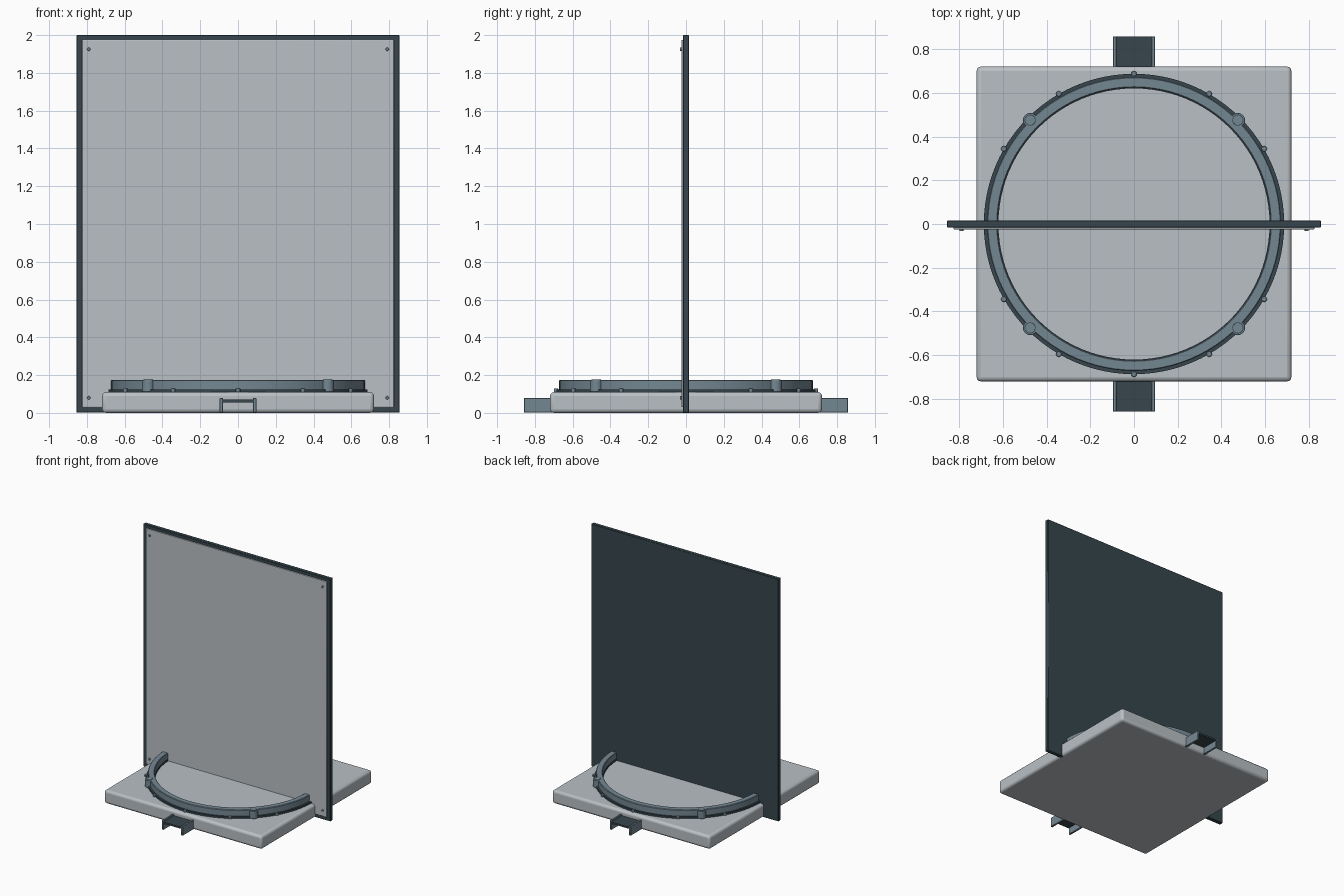
import bpy, bmesh, math
from mathutils import Matrix

if "Cube" in bpy.data.objects:
    bpy.data.objects.remove(bpy.data.objects["Cube"])


def material(name, rgb):
    m = bpy.data.materials.new(name)
    m.diffuse_color = (*rgb, 1)
    m.use_nodes = True
    m.node_tree.nodes["Principled BSDF"].inputs["Base Color"].default_value = m.diffuse_color
    return m


LIGHT = material("light_grey", (0.49, 0.53, 0.56))
DARK = material("dark_slate", (0.038, 0.061, 0.075))
SLATE = material("steel_blue_grey", (0.175, 0.245, 0.29))


def finish(name, bm, mat, bevel=0, segments=3, smooth=False):
    bmesh.ops.recalc_face_normals(bm, faces=bm.faces)
    me = bpy.data.meshes.new(name)
    bm.to_mesh(me)
    bm.free()
    ob = bpy.data.objects.new(name, me)
    bpy.context.collection.objects.link(ob)
    me.materials.append(mat)
    if bevel:
        mod = ob.modifiers.new("rounded_edges", "BEVEL")
        mod.width, mod.segments = bevel, segments
    if smooth:
        bpy.ops.object.select_all(action="DESELECT")
        ob.select_set(True)
        bpy.context.view_layer.objects.active = ob
        bpy.ops.object.shade_smooth_by_angle(angle=math.radians(35))
    return ob


def box(name, lo, hi, mat, bevel=0, segments=3):
    bm = bmesh.new()
    bmesh.ops.create_cube(bm, size=1)
    for v in bm.verts:
        v.co = [(a + b) / 2 + c * (b - a) for a, b, c in zip(lo, hi, v.co)]
    return finish(name, bm, mat, bevel, segments, bool(bevel))


def cylinder(name, r, depth, centre, mat, axis="Z", bevel=0):
    bm = bmesh.new()
    rot = Matrix.Rotation(math.pi / 2, 4, "X") if axis == "Y" else Matrix()
    bmesh.ops.create_cone(bm, cap_ends=True, segments=24, radius1=r, radius2=r,
                          depth=depth, matrix=Matrix.Translation(centre) @ rot)
    ob = finish(name, bm, mat, bevel, 2, True)
    if bevel:
        ob.modifiers["rounded_edges"].limit_method = "ANGLE"
    return ob


def ring(name, profile, mat, n=96):
    """Sweep a closed (radius, height) profile around the z axis."""
    bm = bmesh.new()
    loops = [[bm.verts.new((r * math.cos(a), r * math.sin(a), z)) for r, z in profile]
             for a in (2 * math.pi * i / n for i in range(n))]
    k = len(profile)
    for i in range(n):
        p, q = loops[i], loops[(i + 1) % n]
        for j in range(k):
            bm.faces.new((p[j], q[j], q[(j + 1) % k], p[(j + 1) % k]))
    return finish(name, bm, mat, smooth=True)


# Base slab with rounded edges
box("base_slab", (-0.72, -0.72, 0), (0.72, 0.72, 0.11), LIGHT, 0.02)

# Upright board: dark backing and light facing sheet
box("backing_board", (-0.855, -0.016, 0.001), (0.855, 0.016, 2), DARK, 0.003, 1)
box("facing_sheet", (-0.825, -0.025, 0.03), (0.825, -0.015, 1.975), LIGHT, 0.003, 2)
for x in (-0.79, 0.79):
    for z in (0.08, 1.925):
        cylinder("sheet_screw", 0.009, 0.012, (x, -0.027, z), SLATE, "Y", 0.002)

# Turntable ring: dark bottom flange, raised rim, thin dark inner seat
ring("ring_flange", [(0.62, 0.105), (0.687, 0.105), (0.687, 0.124), (0.62, 0.124)], DARK)
ring("ring_rim", [(0.624, 0.115), (0.672, 0.115), (0.672, 0.171), (0.668, 0.175),
                  (0.628, 0.175), (0.624, 0.171)], SLATE)

# Bosses on the diagonals, each with a seat groove and cap
for i in range(4):
    a = math.radians(45 + 90 * i)
    x, y = 0.672 * math.cos(a), 0.672 * math.sin(a)
    cylinder("ring_boss", 0.033, 0.064, (x, y, 0.143), SLATE, bevel=0.003)
    cylinder("boss_groove", 0.026, 0.004, (x, y, 0.1745), DARK)
    cylinder("boss_cap", 0.022, 0.004, (x, y, 0.1755), SLATE)

# Small bolts around the flange
for i in range(12):
    a = math.radians(30 * i)
    cylinder("flange_bolt", 0.012, 0.02,
             (0.688 * math.cos(a), 0.688 * math.sin(a), 0.12), SLATE, bevel=0.003)

# Channel brackets projecting front and back
for s in (-1, 1):
    y0, y1 = sorted((s * 0.69, s * 0.858))
    box("bracket_web", (-0.085, y0, 0.056), (0.085, y1, 0.07), DARK)
    for t in (-1, 1):
        x0, x1 = sorted((t * 0.08, t * 0.097))
        box("bracket_wall", (x0, y0, 0.002), (x1, y1, 0.08), SLATE, 0.003, 1)
